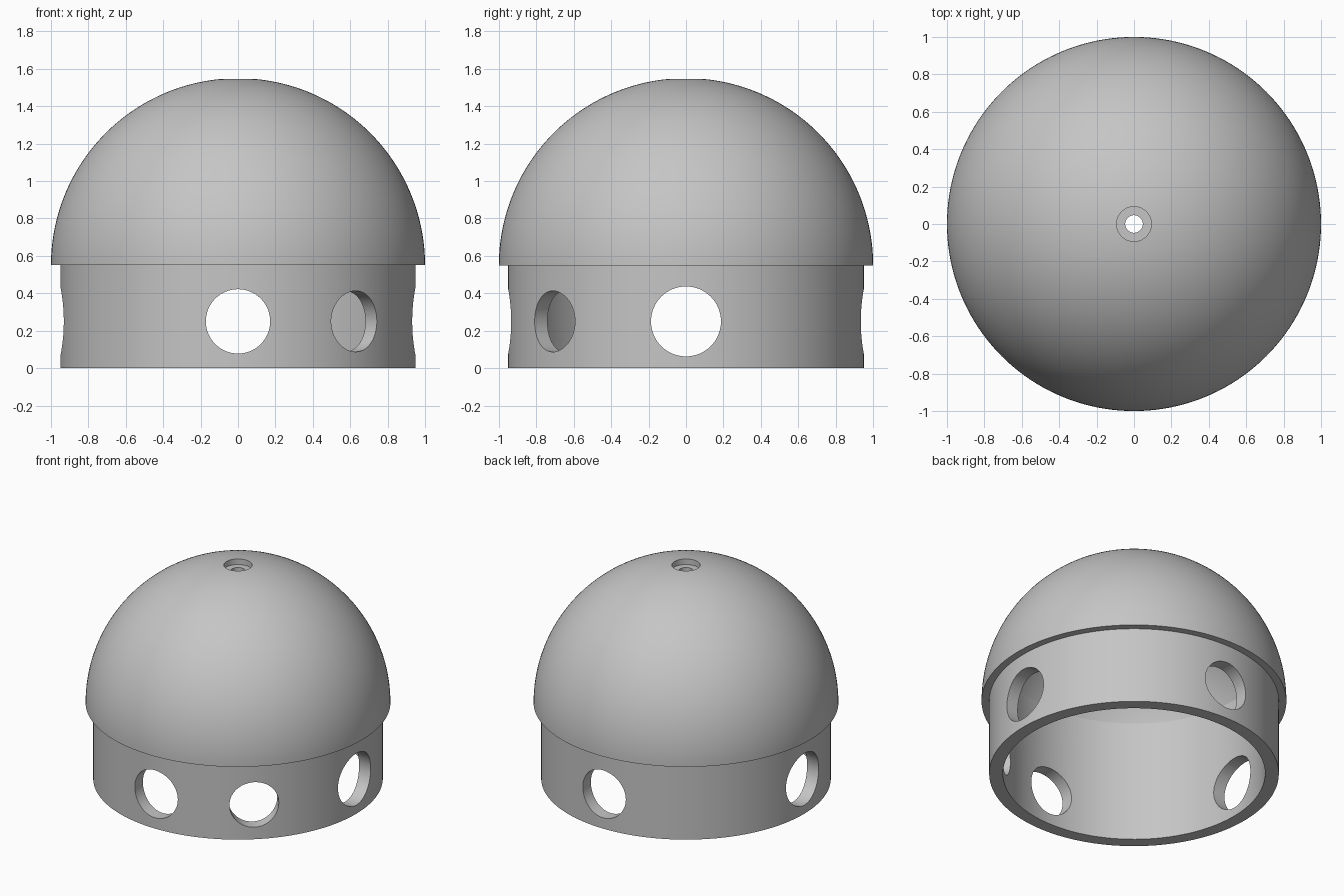
import bpy
import bmesh
from math import sin, cos, asin, acos, radians, pi
from mathutils import Matrix

if "Cube" in bpy.data.objects:
    bpy.data.objects.remove(bpy.data.objects["Cube"], do_unlink=True)

# Main dimensions
RIM_Z = 0.55
DOME_R, DOME_INNER_R = 1.0, 0.92
WALL_R, WALL_INNER_R = 0.95, 0.86
BORE_R, HOLE_R, BORE_FLOOR = 0.093, 0.047, 1.505
HOLE_Z = 0.25
SEGMENTS = 160

grey = bpy.data.materials.new("plain_grey")
grey.use_nodes = True
colour = (0.56, 0.56, 0.56, 1)
grey.diffuse_color = colour
grey.node_tree.nodes["Principled BSDF"].inputs["Base Color"].default_value = colour


def arc(radius, start, end, steps):
    """Profile points on a sphere, with angles measured from the vertical axis."""
    angles = [start + (end - start) * i / steps for i in range(steps + 1)]
    return [(radius * sin(a), RIM_Z + radius * cos(a)) for a in angles]


def add_object(name, bm):
    bmesh.ops.recalc_face_normals(bm, faces=bm.faces)
    mesh = bpy.data.meshes.new(name)
    bm.to_mesh(mesh)
    bm.free()
    mesh.materials.append(grey)
    obj = bpy.data.objects.new(name, mesh)
    bpy.context.collection.objects.link(obj)
    return obj


# Shell profile: counterbored top, outer dome, overhanging rim, wall, inner dome
profile = [(HOLE_R, BORE_FLOOR), (BORE_R, BORE_FLOOR)]
profile += arc(DOME_R, asin(BORE_R / DOME_R), pi / 2, 48)
profile += [(WALL_R, RIM_Z), (WALL_R, 0), (WALL_INNER_R, 0)]
profile += arc(DOME_INNER_R, asin(WALL_INNER_R / DOME_INNER_R),
               asin(HOLE_R / DOME_INNER_R), 36)

bm = bmesh.new()
rings = []
for r, z in profile:
    turns = [2 * pi * i / SEGMENTS for i in range(SEGMENTS)]
    rings.append([bm.verts.new((r * cos(t), r * sin(t), z)) for t in turns])
for a, b in zip(rings, rings[1:] + rings[:1]):
    for i in range(SEGMENTS):
        j = (i + 1) % SEGMENTS
        bm.faces.new((a[i], a[j], b[j], b[i]))
shell = add_object("domed_shell", bm)

# Round wall openings: (degrees turned from the front towards +x, radius)
openings = [(0, 0.172), (180, 0.172), (90, 0.187), (270, 0.187), (41.5, 0.163)]
cutters = []
for turn, radius in openings:
    bm = bmesh.new()
    bmesh.ops.create_cone(bm, cap_ends=True, segments=64,
                          radius1=radius, radius2=radius, depth=0.6)
    place = (Matrix.Translation((0, 0, HOLE_Z))
             @ Matrix.Rotation(radians(turn), 4, "Z")
             @ Matrix.Translation((0, -0.9, 0))
             @ Matrix.Rotation(pi / 2, 4, "X"))
    bmesh.ops.transform(bm, matrix=place, verts=bm.verts)
    cutter = add_object("opening_cutter", bm)
    cutter.hide_render = True
    cutters.append(cutter)
    cut = shell.modifiers.new("opening", "BOOLEAN")
    cut.operation = "DIFFERENCE"
    cut.solver = "EXACT"
    cut.object = cutter

# Apply the cuts, drop the cutters, and smooth the curved surfaces
bpy.ops.object.select_all(action="DESELECT")
shell.select_set(True)
bpy.context.view_layer.objects.active = shell
for name in [m.name for m in shell.modifiers]:
    bpy.ops.object.modifier_apply(modifier=name)
for cutter in cutters:
    bpy.data.objects.remove(cutter, do_unlink=True)
bpy.ops.object.shade_smooth_by_angle(angle=radians(18))
